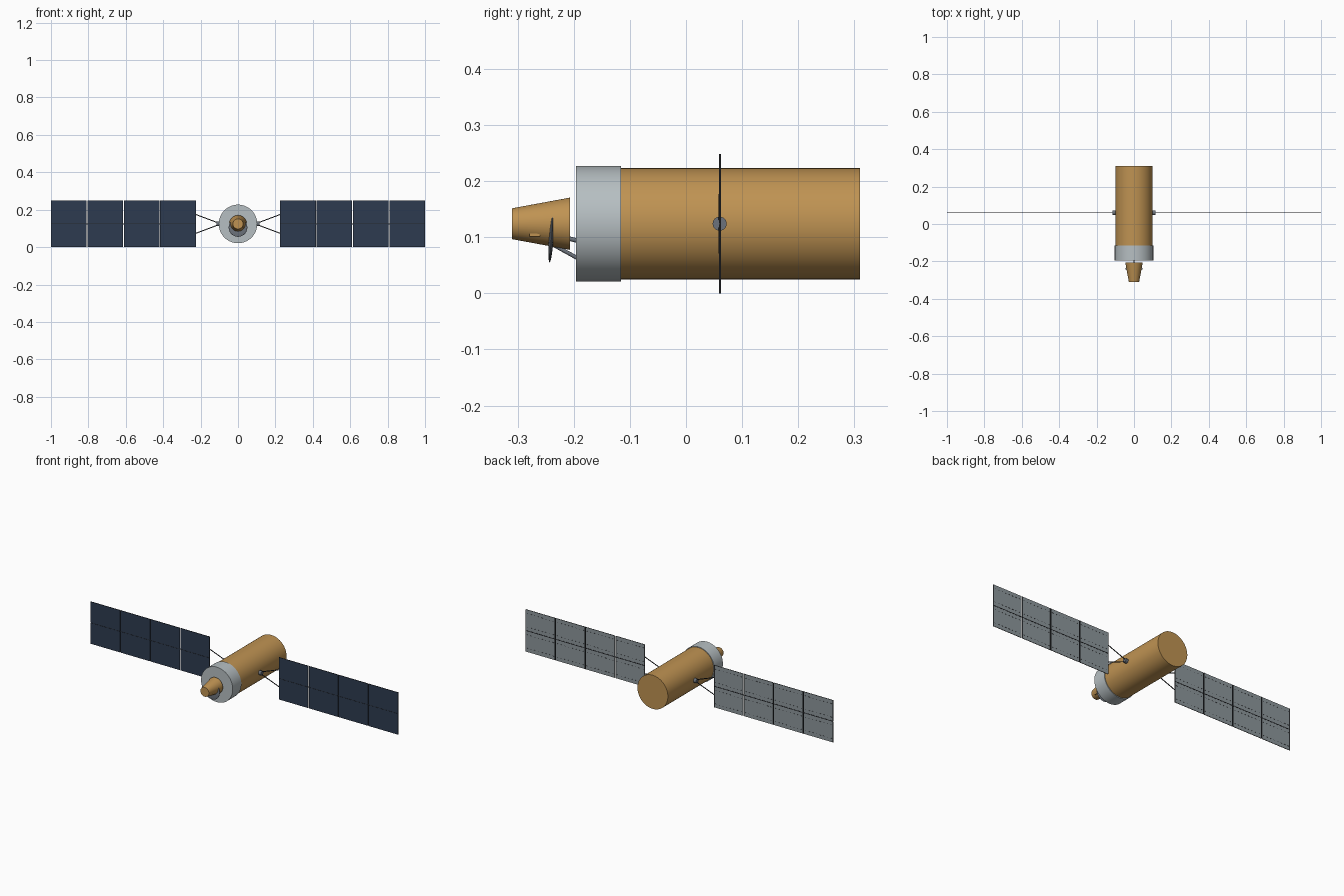
import bpy, math
from mathutils import Vector

cube = bpy.data.objects.get("Cube")
if cube:
    bpy.data.objects.remove(cube)


def material(name, rgb):
    m = bpy.data.materials.new(name)
    m.use_nodes = True
    m.diffuse_color = (*rgb, 1)
    m.node_tree.nodes["Principled BSDF"].inputs["Base Color"].default_value = (*rgb, 1)
    return m


GOLD = material("gold foil", (0.52, 0.29, 0.085))
SILVER = material("light grey metal", (0.47, 0.52, 0.54))
NAVY = material("navy solar cells", (0.027, 0.044, 0.079))
BACK = material("panel back grey", (0.27, 0.31, 0.33))
DARK = material("dark frame", (0.02, 0.022, 0.026))
STEEL = material("steel grey", (0.15, 0.17, 0.2))

MID = 0.124      # height of the long axis
WING_Y = 0.06    # depth of the solar wings


def finish(name, mat, smooth=False):
    ob = bpy.context.object
    ob.name = ob.data.name = name
    ob.data.materials.append(mat)
    if smooth:
        bpy.ops.object.shade_smooth_by_angle(angle=math.radians(35))
    return ob


def rod(name, a, b, r1, r2, mat, sides=12):
    """Tapered cylinder from point a to point b."""
    a, b = Vector(a), Vector(b)
    d = b - a
    bpy.ops.mesh.primitive_cone_add(vertices=sides, radius1=r1, radius2=r2,
                                    depth=d.length, location=(a + b) / 2,
                                    rotation=d.to_track_quat('Z', 'Y').to_euler())
    return finish(name, mat, True)


def box(name, x, y, z, mat):
    """Box given by its (min, max) on each axis."""
    bpy.ops.mesh.primitive_cube_add(size=1)
    ob = finish(name, mat)
    centre = Vector([sum(s) / 2 for s in (x, y, z)])
    size = [s[1] - s[0] for s in (x, y, z)]
    for v in ob.data.vertices:
        v.co = Vector([c * s for c, s in zip(v.co, size)]) + centre
    return ob


# Main body, collar and nose
rod("main_body", (0, -0.116, MID), (0, 0.31, MID), 0.099, 0.099, GOLD, 64)
rod("front_collar", (0, -0.196, MID), (0, -0.116, MID), 0.103, 0.103, SILVER, 64)
rod("nose_cone", (0, -0.207, MID), (0, -0.31, MID), 0.0465, 0.0275, GOLD, 48)
rod("nose_strut", (0, -0.194, 0.094), (0, -0.215, 0.099), 0.004, 0.004, STEEL)

# Shallow dish under the nose, with its arm and feed
bpy.ops.mesh.primitive_uv_sphere_add(segments=48, ring_count=16, radius=1,
                                     location=(0, -0.24, 0.105),
                                     rotation=(math.radians(-3.5), 0, 0))
dish = finish("dish", STEEL, True)
for v in dish.data.vertices:
    v.co = (v.co.x * 0.05, v.co.y * 0.0045, v.co.z * 0.05)
rod("dish_arm", (0, -0.194, 0.063), (0, -0.272, 0.106), 0.0035, 0.0035, STEEL)
box("dish_feed", (-0.031, 0.031), (-0.279, -0.26), (0.101, 0.107), GOLD)

# Solar wings
INNER, OUTER, TOP, GAP = 0.225, 1.0, 0.248, 0.004
COUNT = 4
pitch = (OUTER - INNER + GAP) / COUNT
front, rear = WING_Y - 0.0015, WING_Y + 0.0015
raised = (rear - 0.0005, rear + 0.001)


def span(side, a, b):
    return (a, b) if side > 0 else (-b, -a)


for side, label in ((1, "left"), (-1, "right")):
    # Root hub and forked yoke
    rod(label + "_hub", (side * 0.09, WING_Y, MID), (side * 0.115, WING_Y, MID),
        0.0125, 0.0125, STEEL, 24)
    for up, end in ((1, "upper"), (-1, "lower")):
        rod(f"{label}_{end}_yoke", (side * 0.105, WING_Y, MID + up * 0.005),
            (side * (INNER + 0.002), WING_Y, MID + up * 0.051), 0.0025, 0.0025, DARK, 8)

    for i in range(COUNT):
        x0 = INNER + i * pitch
        x1 = x0 + pitch - GAP
        for row, (z0, z1) in enumerate(((0, MID - 0.001), (MID + 0.001, TOP))):
            # Cells in front, grey sheet behind, dark edges
            panel = box(f"{label}_panel_{i}_{row}", span(side, x0, x1), (front, rear),
                        (z0, z1), NAVY)
            panel.data.materials.append(BACK)
            panel.data.materials.append(DARK)
            for f in panel.data.polygons:
                f.material_index = 0 if f.normal.y < -0.5 else 1 if f.normal.y > 0.5 else 2
            # Rows of small fasteners on the back
            for z in (z0 + 0.022, z1 - 0.022):
                for k in range(8):
                    cx = x0 + (k + 0.5) * (x1 - x0) / 8
                    box(f"{label}_fastener", span(side, cx - 0.004, cx + 0.004),
                        raised, (z - 0.0008, z + 0.0008), DARK)
        # Back frame at the edges of each panel
        for a in (x0, x1 - 0.002):
            box(f"{label}_rib_{i}", span(side, a, a + 0.002), raised, (0, TOP), DARK)
    # Beam along the middle of the wing
    box(label + "_beam", span(side, INNER, OUTER), (WING_Y - 0.0005, rear + 0.001),
        (MID - 0.002, MID + 0.002), DARK)
